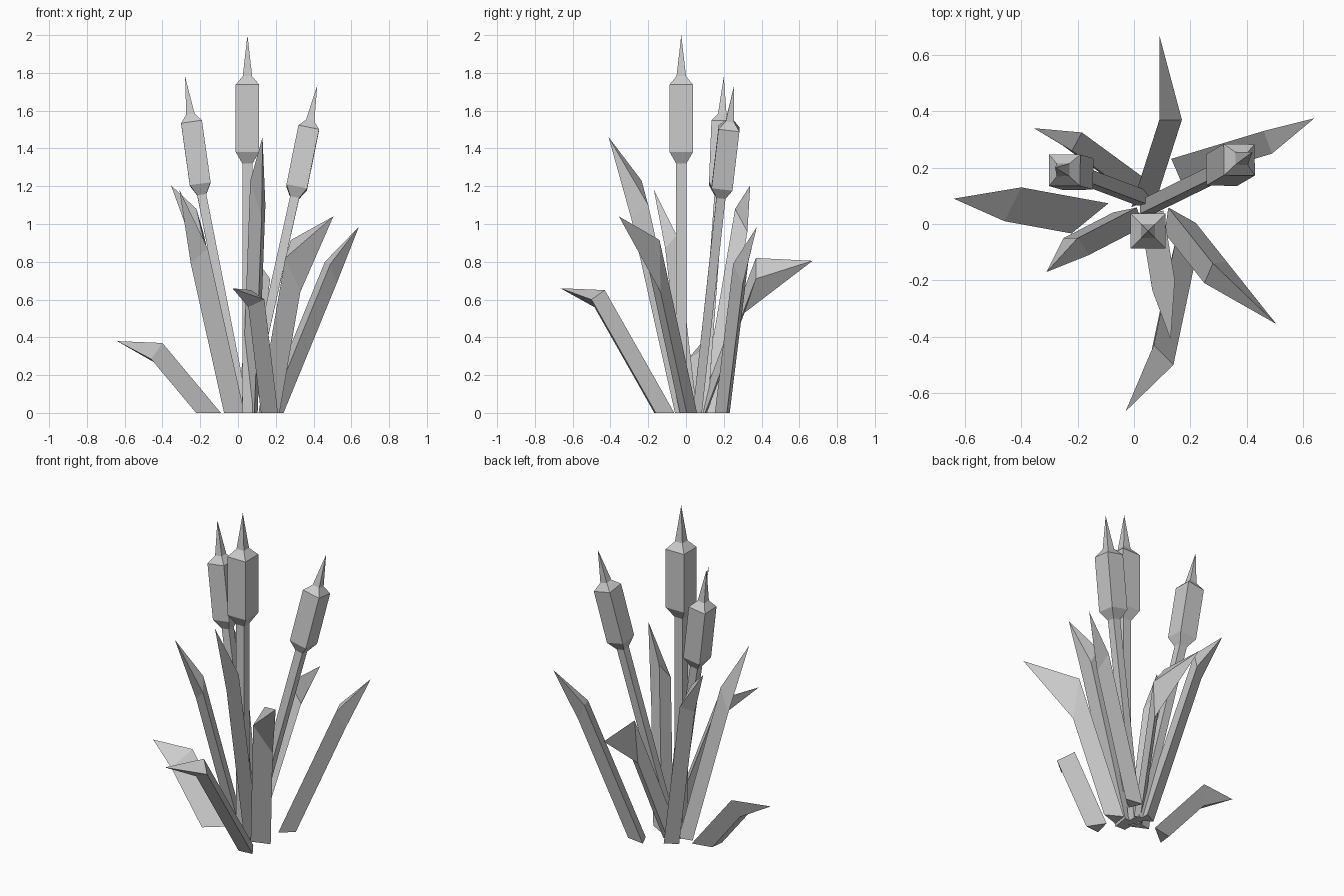
import bpy, bmesh
from mathutils import Vector

if "Cube" in bpy.data.objects:
    bpy.data.objects.remove(bpy.data.objects["Cube"])


def loft(name, rings, tip):
    """Join matching polygon rings, cap the bottom and close to a point."""
    bm = bmesh.new()
    loops = [[bm.verts.new(p) for p in ring] for ring in rings]
    n = len(loops[0])
    bm.faces.new(loops[0])
    for a, b in zip(loops, loops[1:]):
        for i in range(n):
            j = (i + 1) % n
            bm.faces.new((a[i], a[j], b[j], b[i]))
    top = bm.verts.new(tip)
    for i in range(n):
        bm.faces.new((loops[-1][i], loops[-1][(i + 1) % n], top))
    bmesh.ops.recalc_face_normals(bm, faces=bm.faces)
    mesh = bpy.data.meshes.new(name)
    bm.to_mesh(mesh)
    bm.free()
    obj = bpy.data.objects.new(name, mesh)
    bpy.context.collection.objects.link(obj)
    return obj


def cattail(name, base, neck, tip, size):
    """Square stem, swollen seed head and pointed spike."""
    base, neck, tip = Vector(base), Vector(neck), Vector(tip)
    axis = tip - neck
    turn = Vector((0, 0, 1)).rotation_difference(axis)

    def square(centre, h, flat=False):
        pts = [Vector((sx * h, sy * h, 0)) for sx, sy in
               ((-1, -1), (1, -1), (1, 1), (-1, 1))]
        return [centre + (p if flat else turn @ p) for p in pts]

    # fraction of head length, half width
    profile = [(0, .027), (.09, .062), (.615, .062), (.68, .025)]
    rings = [square(base, .027 * size, True)]
    rings += [square(neck + axis * t, h * size) for t, h in profile]
    return loft(name, rings, tip)


def leaf(name, base, bend, tip):
    """Three-sided blade: the bend section is carried down to the ground."""
    bend = [Vector(p) for p in bend]
    root = Vector((*base, 0))
    mid = sum(bend, Vector()) / 3
    d = mid - root
    ring = []
    for p in bend:
        o = p - mid
        ring.append(root + o - d * (o.z / d.z))
    return loft(name, [ring, bend], tip)


# Cattails
cattail("cattail_middle", (.05, -.025, 0), (.05, -.025, 1.32), (.05, -.025, 2), 1)
cattail("cattail_left", (.035, .09, 0), (-.192, .175, 1.155), (-.28, .20, 1.78), .9)
cattail("cattail_right", (.045, .06, 0), (.30, .185, 1.14), (.42, .255, 1.735), .9)

# Leaves: base centre, three corners at the bend, tip
leaf("leaf_left", (-.175, .03),
     [(-.40, .13, .37), (-.46, .01, .285), (-.43, .09, .26)], (-.64, .09, .38))
leaf("leaf_front", (.16, -.13),
     [(.07, -.43, .65), (.14, -.50, .60), (.055, -.485, .56)], (-.03, -.665, .66))
leaf("leaf_back", (.04, .09),
     [(.09, .37, .82), (.17, .37, .71), (.11, .31, .53)], (.09, .67, .805))
leaf("leaf_right_back", (.18, .20),
     [(.46, .33, .80), (.49, .25, .79), (.52, .30, .68)], (.64, .375, .985))
leaf("leaf_right_front", (.15, .01),
     [(.28, -.14, .915), (.25, -.21, .82), (.33, -.135, .64)], (.505, -.355, 1.04))
leaf("leaf_left_back", (.01, .12),
     [(-.22, .26, 1.08), (-.185, .325, .96), (-.255, .28, .93)], (-.355, .34, 1.205))
leaf("leaf_left_front", (-.01, .03),
     [(-.20, -.05, .94), (-.16, -.11, .87), (-.25, -.05, .79)], (-.31, -.17, 1.18))
leaf("leaf_tall", (.07, .01),
     [(.065, -.235, 1.23), (.145, -.20, 1.10), (.125, -.29, 1.03)], (.13, -.41, 1.46))
